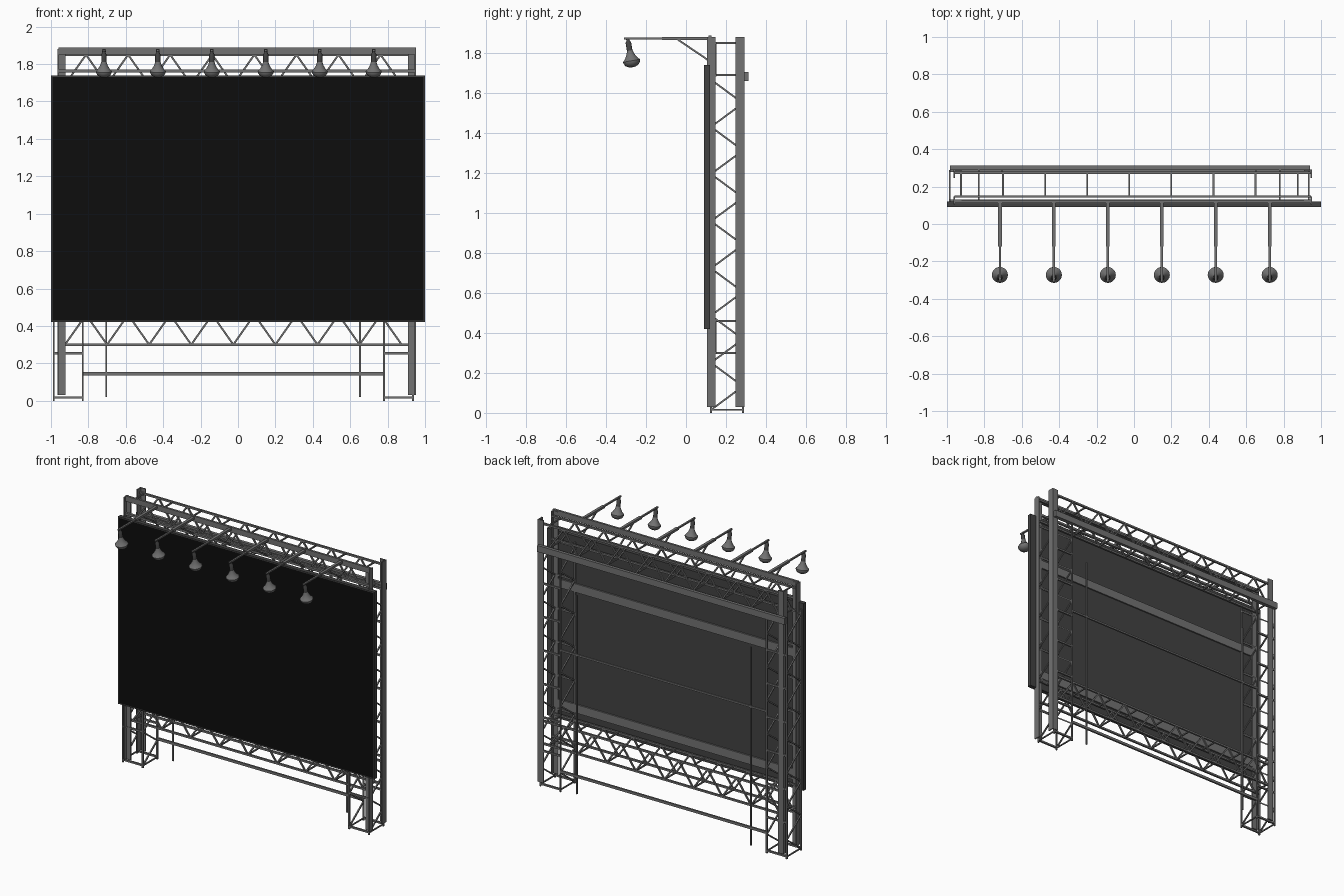
import bpy, bmesh, math
from mathutils import Vector, Matrix

if "Cube" in bpy.data.objects:
    bpy.data.objects.remove(bpy.data.objects["Cube"])


def material(name, v):
    m = bpy.data.materials.new(name)
    m.use_nodes = True
    m.diffuse_color = (v, v, v, 1)
    m.node_tree.nodes["Principled BSDF"].inputs["Base Color"].default_value = (v, v, v, 1)
    return m


STEEL = material("grey steel", 0.17)
BACKING = material("dark grey backing", 0.055)
BLACK = material("black screen", 0.004)
SOCKET = material("charcoal socket", 0.06)


class Part:
    """Collects boxes and bars into one named object."""

    def __init__(self, name, mat):
        self.name, self.mat, self.bm = name, mat, bmesh.new()

    def box(self, x0, x1, y0, y1, z0, z1):
        m = Matrix.Translation(((x0 + x1) / 2, (y0 + y1) / 2, (z0 + z1) / 2))
        m = m @ Matrix.Diagonal((x1 - x0, y1 - y0, z1 - z0, 1))
        bmesh.ops.create_cube(self.bm, size=1, matrix=m)

    def bar(self, p, q, w=0.01, h=None):
        p, q = Vector(p), Vector(q)
        d = q - p
        z = d.normalized()
        up = Vector((0, 1, 0)) if abs(z.y) < 0.1 else Vector((1, 0, 0))
        x = up.cross(z).normalized()
        rot = Matrix((x, z.cross(x), z)).transposed().to_4x4()
        m = Matrix.Translation((p + q) / 2) @ rot @ Matrix.Diagonal((w, h or w, d.length, 1))
        bmesh.ops.create_cube(self.bm, size=1, matrix=m)

    def done(self):
        me = bpy.data.meshes.new(self.name)
        self.bm.to_mesh(me)
        self.bm.free()
        me.materials.append(self.mat)
        ob = bpy.data.objects.new(self.name, me)
        bpy.context.collection.objects.link(ob)
        return ob


def lathe(name, profile, mat, matrix, sides=20):
    bm = bmesh.new()
    vs = [bm.verts.new((r, 0, z)) for r, z in profile]
    es = [bm.edges.new(pair) for pair in zip(vs, vs[1:])]
    bmesh.ops.spin(bm, geom=vs + es, axis=(0, 0, 1), cent=(0, 0, 0),
                   angle=math.tau, steps=sides, use_duplicate=False)
    bmesh.ops.remove_doubles(bm, verts=bm.verts, dist=1e-5)
    bmesh.ops.recalc_face_normals(bm, faces=bm.faces)
    me = bpy.data.meshes.new(name)
    bm.to_mesh(me)
    bm.free()
    me.materials.append(mat)
    ob = bpy.data.objects.new(name, me)
    bpy.context.collection.objects.link(ob)
    ob.matrix_world = matrix
    bpy.ops.object.select_all(action='DESELECT')
    ob.select_set(True)
    bpy.context.view_layer.objects.active = ob
    bpy.ops.object.shade_smooth_by_angle(angle=math.radians(40))


# Display panel: backing, raised rim and black screen
p = Part("panel_backing", BACKING)
p.box(-1, 1, 0.095, 0.12, 0.42, 1.74)
for z in (0.42, 1.732):
    p.box(-1, 1, 0.09, 0.096, z, z + 0.008)
for x in (-1, 0.992):
    p.box(x, x + 0.008, 0.09, 0.096, 0.42, 1.74)
p.done()
p = Part("screen", BLACK)
p.box(-0.992, 0.992, 0.092, 0.096, 0.428, 1.732)
p.done()

# Rails fixed to the back of the panel
p = Part("panel_rails", STEEL)
for z in (0.5, 1.35):
    p.box(-0.96, 0.95, 0.12, 0.13, z, z + 0.06)
p.done()

# Four angle-section corner posts
p = Part("corner_posts", STEEL)
T = 0.008
for x0, x1, outer in ((-0.965, -0.922, -0.965), (0.908, 0.952, 0.952 - T)):
    for y0, y1, face in ((0.105, 0.147, 0.122), (0.247, 0.292, 0.292 - T)):
        p.box(x0, x1, face, face + T, 0.03, 1.88)
        p.box(outer, outer + T, y0, y1, 0.03, 1.88)
p.done()

# Long beams: top front, lamp rail, rear
p = Part("long_beams", STEEL)
p.box(-0.96, 0.952, 0.112, 0.127, 1.85, 1.888)
p.box(-0.96, 0.95, 0.108, 0.125, 1.755, 1.77)
p.box(-0.985, 0.942, 0.29, 0.312, 1.66, 1.705)
p.done()

# Lattice towers at each end
FRONT, REAR, STEP = 0.125, 0.285, 0.236
for name, xs in (("right_tower", (-0.985, -0.83)), ("left_tower", (0.78, 0.935))):
    p = Part(name, STEEL)
    for x in xs:
        for y in (FRONT, REAR):
            p.bar((x, y, 0), (x, y, 1.7), 0.01)
        p.bar((x, FRONT, 0.015), (x, REAR, 0.015), 0.008)
        for k in range(7):
            z = 0.015 + k * STEP
            p.bar((x, FRONT, z), (x, REAR, z + STEP / 2), 0.009)
            p.bar((x, REAR, z + STEP / 2), (x, FRONT, z + STEP), 0.009)
    for k in range(8):
        z = 0.018 + k * STEP
        for y in (FRONT, REAR):
            p.bar((xs[0], y, z), (xs[1], y, z), 0.012)
    p.done()

# Horizontal trusses above and below the panel
PITCH = 0.225
for name, z0, z1 in (("lower_truss", 0.3, 0.46), ("upper_truss", 1.69, 1.85)):
    p = Part(name, STEEL)
    for y in (0.147, 0.275):
        for z in (z0, z1):
            p.bar((-0.96, y, z), (0.945, y, z), 0.013)
        for k in range(8):
            x = -0.925 + k * PITCH
            p.bar((x, y, z0), (x + PITCH / 2, y, z1), 0.01)
            p.bar((x + PITCH / 2, y, z1), (x + PITCH, y, z0), 0.01)
    for k in range(9):
        x = -0.925 + k * PITCH
        for z in (z0, z1):
            p.bar((x, 0.147, z), (x, 0.275, z), 0.009)
    p.done()

# Thin tie bars across the rear
p = Part("rear_ties", STEEL)
p.bar((-0.83, REAR, 0.145), (0.78, REAR, 0.145), 0.018, 0.012)
p.bar((-0.83, REAR, 1.0), (0.78, REAR, 1.0), 0.012)
for x in (-0.705, 0.652):
    p.bar((x, REAR, 0.02), (x, REAR, 1.42), 0.009)
p.done()

# Six lamps on bracket arms
shade = [(0, -0.145), (0.018, -0.143), (0.034, -0.134), (0.042, -0.12), (0.043, -0.112),
         (0.032, -0.1), (0.02, -0.08), (0.014, -0.06), (0, -0.06)]
neck = [(0, -0.065), (0.014, -0.065), (0.014, -0.02), (0.008, -0.01), (0.008, 0), (0, 0)]
for i in range(6):
    x = -0.717 + i * 0.2885
    p = Part(f"lamp_arm_{i + 1}", STEEL)
    p.box(x - 0.006, x + 0.006, -0.31, -0.12, 1.868, 1.878)
    p.box(x - 0.01, x + 0.01, -0.12, 0.12, 1.865, 1.881)
    p.bar((x, -0.04, 1.867), (x, 0.115, 1.762), 0.009)
    p.done()
    place = Matrix.Translation((x, -0.292, 1.872)) @ Matrix.Rotation(math.radians(10), 4, 'X')
    lathe(f"lamp_socket_{i + 1}", neck, SOCKET, place, 12)
    lathe(f"lamp_shade_{i + 1}", shade, STEEL, place)
